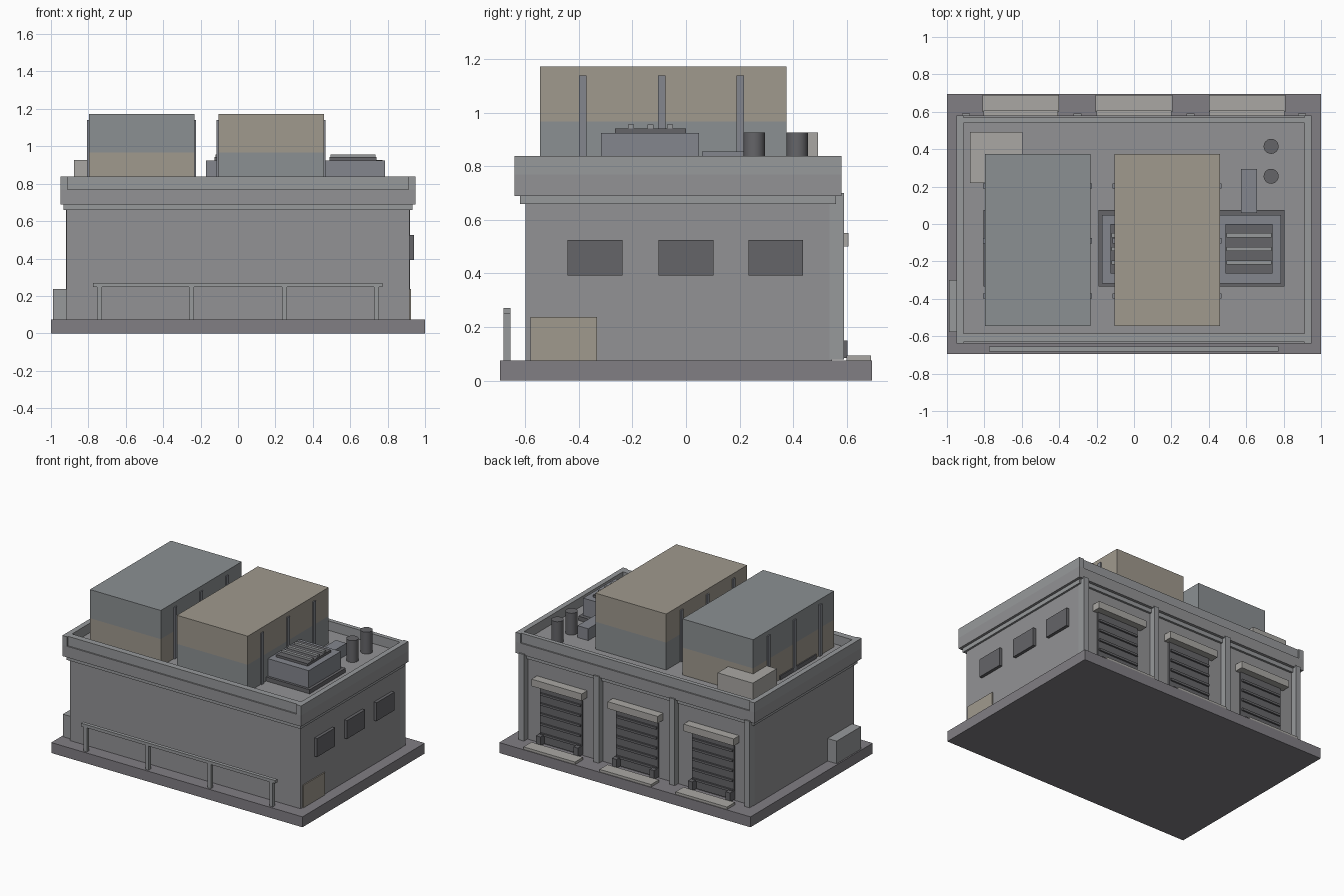
import bpy

if "Cube" in bpy.data.objects:
    bpy.data.objects.remove(bpy.data.objects["Cube"])


def material(name, r, g, b):
    m = bpy.data.materials.new(name)
    m.diffuse_color = (r, g, b, 1)
    m.use_nodes = True
    m.node_tree.nodes["Principled BSDF"].inputs["Base Color"].default_value = m.diffuse_color
    return m


CONCRETE = material("concrete", 0.22, 0.21, 0.23)
WALL = material("wall_grey", 0.29, 0.29, 0.30)
TRIM = material("trim_grey", 0.31, 0.32, 0.33)
DARK = material("dark_metal", 0.13, 0.13, 0.14)
METAL = material("vent_metal", 0.23, 0.24, 0.27)
STEEL = material("container_grey", 0.26, 0.28, 0.29)
TAN = material("container_tan", 0.35, 0.32, 0.27)
PALE = material("pale_grey", 0.40, 0.39, 0.37)


def box(name, x, y, z, mat):
    """Box from (min, max) pairs along each axis."""
    bpy.ops.mesh.primitive_cube_add(size=1, location=[sum(p) / 2 for p in (x, y, z)])
    o = bpy.context.object
    o.name = name
    o.scale = [p[1] - p[0] for p in (x, y, z)]
    bpy.ops.object.transform_apply(location=False, rotation=False, scale=True)
    o.data.materials.append(mat)
    return o


def around(c, half):
    return (c - half, c + half)


# Ground slab, walls, cornice
box("base_slab", (-1, 1), (-0.695, 0.695), (0, 0.075), CONCRETE)
box("main_walls", (-0.918, 0.918), (-0.6, 0.545), (0.075, 0.66), WALL)
box("lower_cornice", (-0.932, 0.932), (-0.62, 0.56), (0.66, 0.69), TRIM)
box("roof_slab", (-0.95, 0.95), (-0.64, 0.58), (0.69, 0.77), WALL)

# Parapet
for s, side in ((-1, "left"), (1, "right")):
    box("parapet_" + side, sorted((s * 0.912, s * 0.95)), (-0.64, 0.58), (0.77, 0.838), TRIM)
box("parapet_front", (-0.912, 0.912), (-0.63, -0.585), (0.77, 0.838), TRIM)
box("parapet_back", (-0.912, 0.912), (0.54, 0.57), (0.77, 0.838), TRIM)

# Stacked roof containers with side ribs
for cx, low, high in ((-0.515, TAN, STEEL), (0.177, STEEL, TAN)):
    box("container_lower", around(cx, 0.282), (-0.545, 0.375), (0.77, 0.967), low)
    box("container_upper", around(cx, 0.282), (-0.545, 0.375), (0.967, 1.173), high)
    for s in (-1, 1):
        for y in (-0.385, -0.09, 0.203):
            box("container_rib", around(cx + s * 0.282, 0.009), around(y, 0.014), (0.77, 1.14), METAL)

# Roof air units
for cx in (-0.615, 0, 0.615):
    box("air_unit_curb", around(cx, 0.19), (-0.335, 0.075), (0.77, 0.8), DARK)
    box("air_unit_body", around(cx, 0.17), (-0.317, 0.048), (0.8, 0.925), METAL)
    box("air_unit_grille", around(cx, 0.125), (-0.265, 0), (0.925, 0.942), DARK)
    for y in (-0.205, -0.133, -0.06):
        box("air_unit_slat", around(cx, 0.12), around(y, 0.011), (0.942, 0.957), TRIM)

# Duct, exhaust pipes, roof access box
box("roof_duct", (0.572, 0.657), (0.06, 0.295), (0.77, 0.855), METAL)
for y in (0.255, 0.415):
    bpy.ops.mesh.primitive_cylinder_add(vertices=24, radius=0.04, depth=0.157,
                                        location=(0.733, y, 0.8485))
    pipe = bpy.context.object
    pipe.name = "exhaust_pipe"
    pipe.data.materials.append(DARK)
    bpy.ops.object.shade_smooth_by_angle()
box("roof_access_box", (-0.877, -0.597), (0.22, 0.493), (0.77, 0.927), PALE)

# Right side windows and panel, left side utility box
for y in (-0.34, 0, 0.335):
    box("side_window", (0.9, 0.94), around(y, 0.102), (0.393, 0.525), DARK)
box("side_door_panel", (0.9, 0.926), (-0.58, -0.332), (0.075, 0.237), TAN)
box("utility_box", (-0.99, -0.915), (-0.577, -0.3), (0.075, 0.237), TRIM)

# Front railing
for x in (-0.74, -0.248, 0.248, 0.74):
    box("railing_post", around(x, 0.013), around(-0.668, 0.013), (0.075, 0.25), TRIM)
box("railing_bar", (-0.775, 0.772), around(-0.668, 0.013), (0.248, 0.27), TRIM)

# Back loading docks
for cx in (-0.605, 0, 0.605):
    box("dock_door", around(cx, 0.168), (0.53, 0.558), (0.085, 0.505), DARK)
    for i in range(5):
        box("door_rib", around(cx, 0.16), (0.55, 0.57), around(0.15 + i * 0.072, 0.008), DARK)
    box("dock_canopy", around(cx, 0.2), (0.53, 0.607), (0.5, 0.55), PALE)
    box("dock_plate", around(cx, 0.205), (0.6, 0.69), (0.075, 0.093), PALE)
    for s in (-1, 1):
        box("dock_bumper", around(cx + s * 0.15, 0.018), (0.545, 0.603), (0.085, 0.15), DARK)

# Back pilasters
for x in (-0.898, -0.302, 0.302, 0.898):
    box("back_pilaster", around(x, 0.021), (0.535, 0.59), (0.078, 0.7), TRIM)
